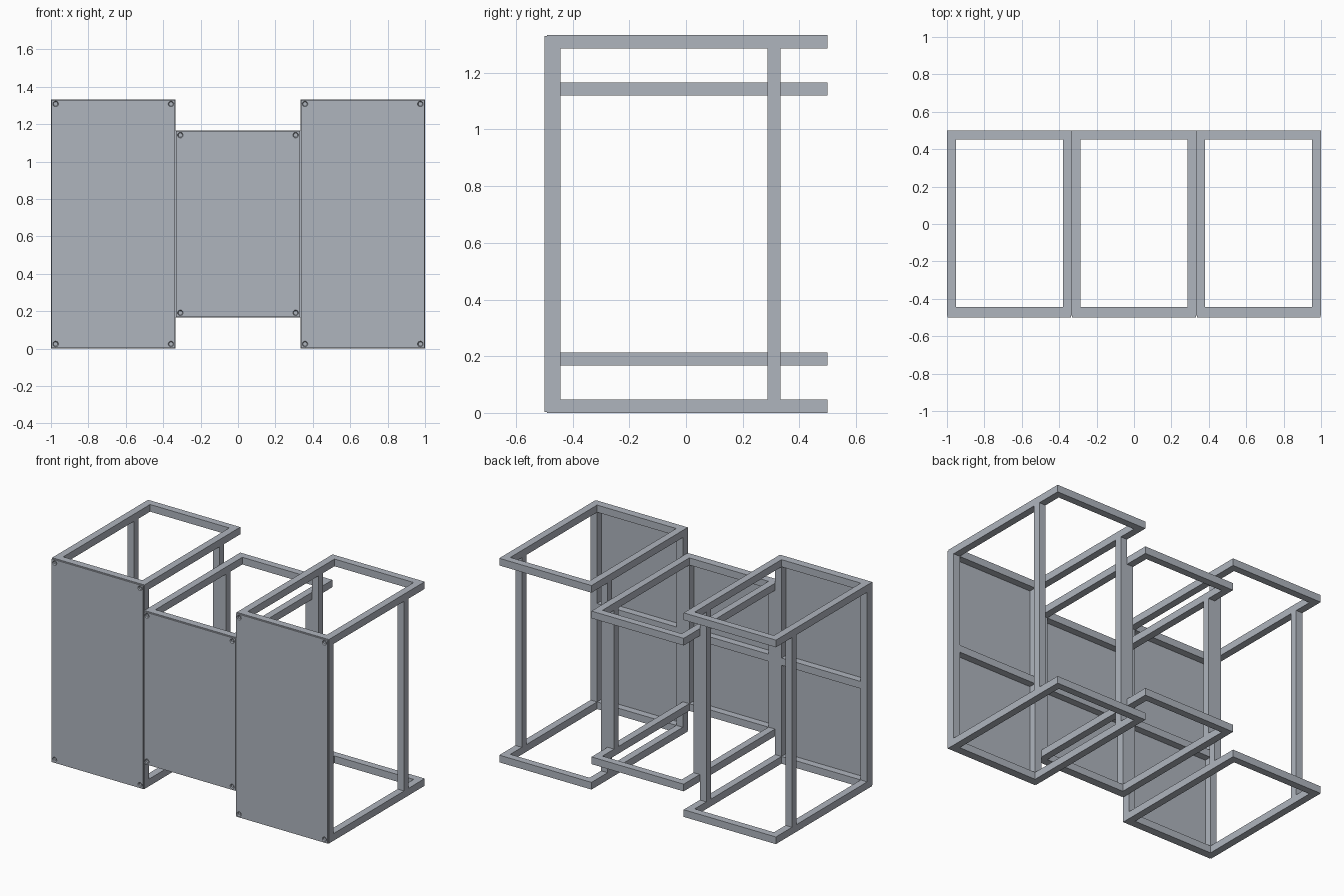
import bpy
import bmesh
import math
from mathutils import Matrix

cube = bpy.data.objects.get("Cube")
if cube:
    bpy.data.objects.remove(cube, do_unlink=True)

# One painted-steel colour for everything
steel = bpy.data.materials.new("blue grey steel")
steel.use_nodes = True
colour = (0.43, 0.462, 0.515, 1.0)
steel.diffuse_color = colour
steel.node_tree.nodes["Principled BSDF"].inputs["Base Color"].default_value = colour

BAR = 0.047            # square tube size
PANEL = 0.01           # front sheet thickness
FRONT, BACK = -0.5, 0.5
FRAME = FRONT + PANEL  # front face of the tube frame
INNER = FRAME + BAR    # rear face of the front posts
POST = 0.287           # front face of the rear posts
WIDTH = 2 / 3
SCREW = 0.025          # screw distance from the panel edges


def finish(name, bm):
    mesh = bpy.data.meshes.new(name)
    bm.to_mesh(mesh)
    bm.free()
    mesh.materials.append(steel)
    obj = bpy.data.objects.new(name, mesh)
    bpy.context.collection.objects.link(obj)
    return obj


def add_box(bm, lo, hi):
    size = [b - a for a, b in zip(lo, hi)]
    mid = [(a + b) / 2 for a, b in zip(lo, hi)]
    bmesh.ops.create_cube(bm, size=1, matrix=Matrix.Translation(mid) @ Matrix.Diagonal((*size, 1)))


def add_cone(bm, x, y, z, r_front, r_back, depth):
    # Cone along y, r_front on the -y end
    turn = Matrix.Translation((x, y, z)) @ Matrix.Rotation(math.radians(-90), 4, "X")
    bmesh.ops.create_cone(bm, cap_ends=True, segments=20, radius1=r_front,
                          radius2=r_back, depth=depth, matrix=turn)


def build_unit(name, cx, z0, z1):
    x0, x1 = cx - WIDTH / 2, cx + WIDTH / 2
    sides = ((x0, x0 + BAR), (x1 - BAR, x1))
    levels = (z0, z1 - BAR)

    # Upright posts, front ones full height and rear ones between the rings
    bm = bmesh.new()
    for a, b in sides:
        add_box(bm, (a, FRAME, z0), (b, INNER, z1))
        add_box(bm, (a, POST, z0 + BAR), (b, POST + BAR, z1 - BAR))
    finish(name + "_posts", bm)

    # Top and bottom rings: side rails and a back rail
    bm = bmesh.new()
    for z in levels:
        for a, b in sides:
            add_box(bm, (a, INNER, z), (b, BACK, z + BAR))
        add_box(bm, (x0 + BAR, BACK - BAR, z), (x1 - BAR, BACK, z + BAR))
    finish(name + "_rings", bm)

    # Cross rails behind the front panel
    bm = bmesh.new()
    for z in (*levels, (z0 + z1 - BAR) / 2):
        add_box(bm, (x0 + BAR, FRAME, z), (x1 - BAR, INNER, z + BAR))
    finish(name + "_front_rails", bm)

    # Front panel with countersunk corner holes
    edge = 0.003
    bm = bmesh.new()
    add_box(bm, (x0 + edge, FRONT, z0 + edge), (x1 - edge, FRAME, z1 - edge))
    panel = finish(name + "_front_panel", bm)
    corners = [(x, z) for x in (x0 + SCREW, x1 - SCREW) for z in (z0 + SCREW, z1 - SCREW)]
    bm = bmesh.new()
    for x, z in corners:
        add_cone(bm, x, FRONT + 0.003, z, 0.016, 0.011, 0.010)
    cutter = finish(name + "_hole_cutter", bm)
    cutter.hide_render = True
    cut = panel.modifiers.new("holes", "BOOLEAN")
    cut.operation, cut.solver, cut.object = "DIFFERENCE", "EXACT", cutter
    bpy.context.view_layer.objects.active = panel
    bpy.ops.object.modifier_apply(modifier=cut.name)
    bpy.data.objects.remove(cutter, do_unlink=True)

    # Screw heads sitting in the holes
    bm = bmesh.new()
    for x, z in corners:
        add_cone(bm, x, FRONT + 0.006, z, 0.008, 0.008, 0.006)
    finish(name + "_screws", bm)


# Tall outer units and a shorter raised unit between them
build_unit("right_unit", -WIDTH, 0.0, 4 / 3)
build_unit("middle_unit", 0.0, 1 / 6, 7 / 6)
build_unit("left_unit", WIDTH, 0.0, 4 / 3)
